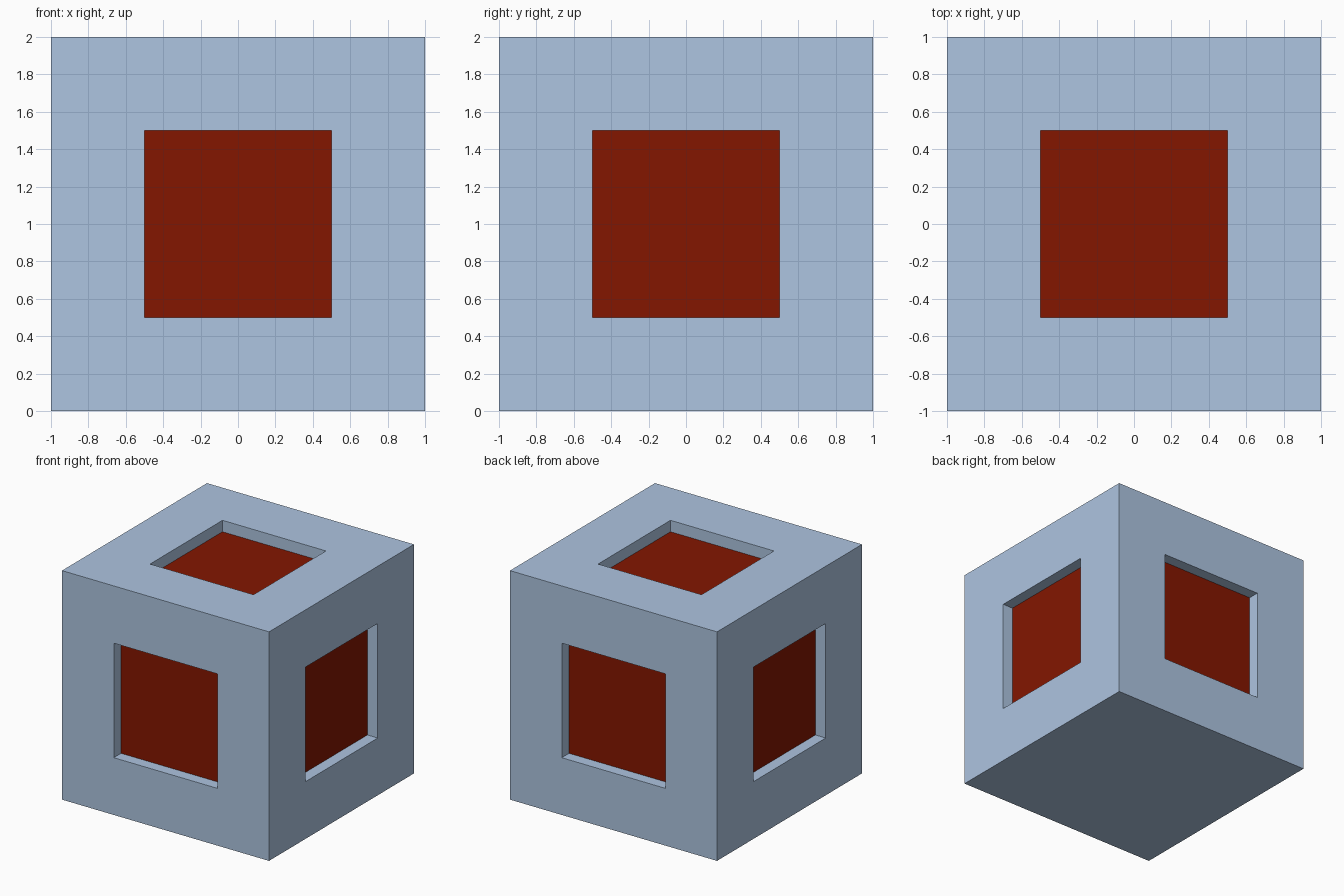
import bpy, bmesh

if "Cube" in bpy.data.objects:
    bpy.data.objects.remove(bpy.data.objects["Cube"])


def make_material(name, rgb):
    mat = bpy.data.materials.new(name)
    mat.diffuse_color = (*rgb, 1.0)
    mat.use_nodes = True
    mat.node_tree.nodes["Principled BSDF"].inputs["Base Color"].default_value = mat.diffuse_color
    return mat


# Solid cube standing on the ground
bm = bmesh.new()
bmesh.ops.create_cube(bm, size=2.0)
bmesh.ops.translate(bm, verts=bm.verts, vec=(0, 0, 1))
bm.normal_update()

# Square recess in every face except the bottom
panels = [f for f in bm.faces if f.normal.z > -0.5]
bmesh.ops.inset_individual(bm, faces=panels, thickness=0.5, depth=0.0,
                           use_even_offset=True)
for panel in panels:
    inward = panel.normal * -0.1
    floor = bmesh.ops.extrude_discrete_faces(bm, faces=[panel])["faces"][0]
    bmesh.ops.translate(bm, verts=floor.verts, vec=inward)
    floor.material_index = 1  # red recess floor
bmesh.ops.recalc_face_normals(bm, faces=bm.faces)

mesh = bpy.data.meshes.new("recessed_cube")
bm.to_mesh(mesh)
bm.free()
mesh.materials.append(make_material("pale blue", (0.42, 0.555, 0.75)))
mesh.materials.append(make_material("dark red", (0.23, 0.008, 0.0)))
cube = bpy.data.objects.new("recessed_cube", mesh)
bpy.context.collection.objects.link(cube)
